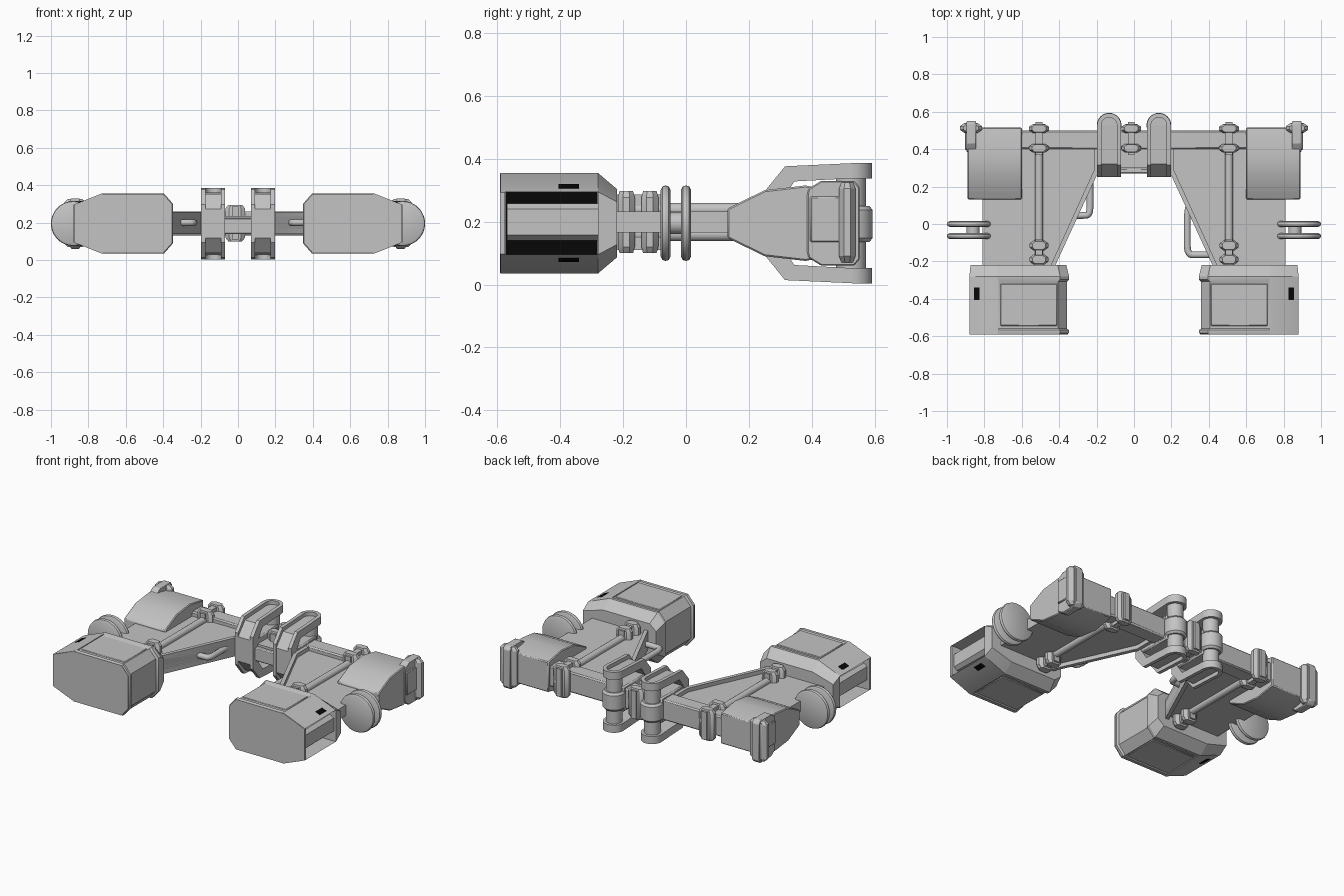
import bpy, bmesh, math

if "Cube" in bpy.data.objects:
    bpy.data.objects.remove(bpy.data.objects["Cube"])

def material(name, v):
    m = bpy.data.materials.new(name)
    m.diffuse_color = (v, v, v, 1)
    m.use_nodes = True
    m.node_tree.nodes["Principled BSDF"].inputs["Base Color"].default_value = m.diffuse_color
    return m

GREY = material("grey metal", 0.55)
BLACK = material("black recess", 0.002)
ZC = 0.195          # mid height, everything is nearly symmetric about it

def finish(name, bm, mat=GREY, mirror=False, bevel=0.0):
    bmesh.ops.recalc_face_normals(bm, faces=bm.faces)
    me = bpy.data.meshes.new(name)
    bm.to_mesh(me)
    bm.free()
    me.materials.append(mat)
    ob = bpy.data.objects.new(name, me)
    bpy.context.collection.objects.link(ob)
    bpy.ops.object.select_all(action='DESELECT')
    ob.select_set(True)
    bpy.context.view_layer.objects.active = ob
    bpy.ops.object.shade_smooth_by_angle(angle=math.radians(30))
    if bevel:
        b = ob.modifiers.new("bevel", 'BEVEL')
        b.width, b.segments = bevel, 1
    if mirror:
        ob.modifiers.new("mirror", 'MIRROR')
    return ob

def add_loft(bm, rings):
    vs = [[bm.verts.new(p) for p in r] for r in rings]
    n = len(rings[0])
    for a, b in zip(vs, vs[1:]):
        for i in range(n):
            bm.faces.new((a[i], a[(i + 1) % n], b[(i + 1) % n], b[i]))
    bm.faces.new(vs[0])
    bm.faces.new(vs[-1])

def at(axis, p, h):
    """Place a 2D profile point at height h along an axis."""
    a, b = p
    return {'x': (h, a, b), 'y': (a, h, b), 'z': (a, b, h)}[axis]

def loft(name, axis, stations, **kw):
    bm = bmesh.new()
    add_loft(bm, [[at(axis, p, h) for p in pts] for h, pts in stations])
    return finish(name, bm, **kw)

def prism(name, axis, pts, lo, hi, **kw):
    return loft(name, axis, [(lo, pts), (hi, pts)], **kw)

def box(name, x0, x1, y0, y1, z0, z1, **kw):
    return prism(name, 'z', [(x0, y0), (x1, y0), (x1, y1), (x0, y1)], z0, z1, **kw)

def circle(a, b, r, n=32):
    return [(a + r * math.cos(2 * math.pi * i / n), b + r * math.sin(2 * math.pi * i / n)) for i in range(n)]

def flip(z):
    return 2 * ZC - z

# ---- side arms with thicker diagonal strut, rear beam and centre plate
arm = [(0.19, 0.40), (0.19, 0.28), (0.42, -0.22), (0.42, -0.26), (0.81, -0.26), (0.81, 0.40)]
prism("side_arm", 'z', arm, 0.165, 0.232, mirror=True)
strut = [(0.19, 0.40), (0.19, 0.28), (0.42, -0.22), (0.445, -0.22), (0.215, 0.285), (0.215, 0.40)]
prism("diagonal_strut", 'z', strut, 0.14, 0.257, mirror=True)
tip = [(0.7, -0.57), (0.865, -0.57), (0.865, -0.23), (0.7, -0.23)]
tip_in = [(0.7, -0.57), (0.845, -0.57), (0.835, -0.23), (0.7, -0.23)]
loft("arm_front_end", 'z', [(0.14, tip_in), (0.158, tip), (0.24, tip), (0.258, tip_in)], mirror=True)
box("rear_beam", -0.7, 0.7, 0.4, 0.5, 0.13, 0.26, bevel=0.008)
box("centre_plate", -0.2, 0.2, 0.30, 0.41, 0.145, 0.235)
box("centre_crossbar", -0.2, 0.2, 0.27, 0.298, 0.14, 0.225, bevel=0.006)

# ---- front pods: octagonal shell with an open outer channel
octagon = [(0.347, 0.30), (0.347, 0.09), (0.395, 0.035), (0.73, 0.035),
           (0.88, 0.095), (0.88, 0.295), (0.73, 0.355), (0.395, 0.355)]
inner = [(min(x, 0.735), z) for x, z in octagon if x < 0.8]

def scaled(pts, sx, sz):
    return [(0.73 + (x - 0.73) * sx, ZC + (z - ZC) * sz) for x, z in pts]

ribs = [(-0.59, .98, .98), (-0.582, 1, 1), (-0.568, 1, 1), (-0.56, .97, .965),
        (-0.308, .97, .965), (-0.298, 1, 1), (-0.28, 1, 1), (-0.22, .96, .68)]
loft("pod_body", 'y', [(y, scaled(inner, a, b)) for y, a, b in ribs], mirror=True)
prism("pod_front_plate", 'y', scaled(octagon, .985, .985), -0.592, -0.575, mirror=True)
loft("pod_rear_cap", 'y', [(-0.28, octagon), (-0.22, scaled(octagon, .96, .68))], mirror=True)
for side, f in (("upper", lambda z: z), ("lower", flip)):
    wedge = [(0.725, f(0.355)), (0.73, f(0.355)), (0.88, f(0.295)), (0.725, f(0.295))]
    prism("pod_%s_cover" % side, 'y', wedge, -0.59, -0.28, mirror=True)
    # dark vent plate lying on the sloped cover
    vent = [(0.825, f(0.319)), (0.855, f(0.307)), (0.855, f(0.303)), (0.825, f(0.315))]
    prism("pod_%s_vent" % side, 'y', vent, -0.405, -0.34, mat=BLACK, mirror=True)
    # raised lid panel
    z0, z1 = sorted((f(0.345), f(0.353)))
    box("pod_%s_panel" % side, 0.41, 0.715, -0.545, -0.32, z0, z1, mirror=True, bevel=0.004)
box("channel_back", 0.736, 0.741, -0.574, -0.281, 0.096, 0.294, mat=BLACK, mirror=True)

# ---- rear fenders
fender = [(0.132, 0.242), (0.16, 0.256), (0.25, 0.30), (0.38, 0.315), (0.515, 0.29)]
fender += [(y, flip(z)) for y, z in reversed(fender)]
prism("rear_fender", 'x', fender, 0.6, 0.89, mirror=True, bevel=0.005)

# ---- twin discs with hub
for i, y in enumerate((0.0, -0.065)):
    st = [(-.016, .105), (-.010, .117), (0, .12), (.010, .117), (.016, .105)]
    loft("wheel_disc_%d" % (i + 1), 'y', [(y + d, circle(0.88, ZC, r, 48)) for d, r in st], mirror=True)
prism("wheel_hub", 'y', circle(0.86, ZC, 0.035), -0.07, 0.005, mirror=True)

# ---- clamps: knobbed bars running vertically, joined by rods
def knob(x, y, w, d):
    return [(x - w, y - d * .4), (x - w * .6, y - d), (x + w * .6, y - d), (x + w, y - d * .4),
            (x + w, y + d * .4), (x + w * .6, y + d), (x - w * .6, y + d), (x - w, y + d * .4)]

def clamp(name, x, ys, z0, z1, mirror, w=0.053, d=0.024):
    bm = bmesh.new()
    for y in ys:
        full, small = knob(x, y, w, d), knob(x, y, w * .7, d * .8)
        add_loft(bm, [[at('z', p, h) for p in k] for h, k in
                      ((z0, small), (z0 + .02, full), (z1 - .02, full), (z1, small))])
    # narrow saddle between the two bars
    lo, hi = min(ys), max(ys)
    sad = [(x - .018, lo - .035), (x + .018, lo - .035), (x + .018, hi + .035), (x - .018, hi + .035)]
    add_loft(bm, [[at('z', p, h) for p in sad] for h in (z0 + .01, z1 - .01)])
    finish(name, bm, mirror=mirror)

clamp("beam_clamp", 0.508, (0.405, 0.51), 0.1, 0.295, True)
clamp("arm_front_clamp", 0.508, (-0.19, -0.115), 0.1, 0.297, True, w=0.05, d=0.027)
clamp("centre_clamp", -0.015, (0.405, 0.51), 0.1, 0.295, False)
for name, z in (("upper_rod", 0.238), ("lower_rod", 0.16)):
    prism(name, 'y', circle(0.508, z, 0.022, 16), -0.2, 0.41, mirror=True)

# ---- end clips on the outer rear corners
loft("end_clip_bar", 'z', [(0.07, knob(0.872, 0.513, .04, .018)), (0.09, knob(0.872, 0.513, .059, .026)),
                           (0.305, knob(0.872, 0.513, .059, .026)), (0.325, knob(0.872, 0.513, .04, .018))],
     mirror=True)
hook = [(0.385, 0.285), (0.39, 0.305), (0.43, 0.33), (0.535, 0.33), (0.552, 0.31)]
hook += [(y, flip(z)) for y, z in reversed(hook)]
prism("end_clip_hook", 'x', hook, 0.845, 0.895, mirror=True, bevel=0.004)
box("end_clip_block", 0.84, 0.904, 0.395, 0.5, 0.135, 0.28, mirror=True, bevel=0.004)

# ---- centre hinge brackets: C shaped band, raised side rails, round slotted ends
XC, R, W = 0.133, 0.064, 0.022

def c_band(top, front, corner):
    """Half open C outline, from the upper end round to the lower end."""
    half = [(0.53, top), (corner, top - 0.01), (front, top - 0.09)]
    return half + [(y, flip(z)) for y, z in reversed(half)]

inside = c_band(0.338, 0.29, 0.345)[::-1]
for side, x0, x1 in (("inner", XC - R, XC - R + W), ("outer", XC + R - W, XC + R)):
    prism("hinge_%s_rail" % side, 'x', c_band(0.386, 0.25, 0.315) + inside, x0, x1, mirror=True)
prism("hinge_floor", 'x', c_band(0.362, 0.252, 0.32) + inside, XC - R + W, XC + R - W, mirror=True)

def arc(r, rev=False):
    pts = [(XC + r * math.cos(math.pi * i / 16), 0.528 + r * math.sin(math.pi * i / 16)) for i in range(17)]
    return pts[::-1] if rev else pts

for side, f in (("upper", lambda z: z), ("lower", flip)):
    z0, z1, z2 = f(0.338), f(0.386), f(0.362)
    prism("hinge_%s_end_rim" % side, 'z', arc(R) + arc(R - W, True), min(z0, z1), max(z0, z1), mirror=True)
    prism("hinge_%s_end_floor" % side, 'z', arc(R - W), min(z0, z2), max(z0, z2), mirror=True)
prism("hinge_post", 'z', circle(XC, 0.525, 0.048), 0.04, 0.35, mirror=True)
loft("hinge_collar", 'z', [(0.135, circle(XC, 0.528, .055)), (0.148, circle(XC, 0.528, .066)),
                           (0.237, circle(XC, 0.528, .066)), (0.25, circle(XC, 0.528, .055))], mirror=True)
box("hinge_block", XC - 0.06, XC + 0.06, 0.27, 0.52, 0.115, 0.275, mirror=True, bevel=0.008)

# ---- grab handles on the diagonal arm edges
def handle(name, pts):
    cu = bpy.data.curves.new(name, 'CURVE')
    cu.dimensions = '3D'
    cu.bevel_depth, cu.bevel_resolution, cu.use_fill_caps = 0.018, 3, True
    sp = cu.splines.new('NURBS')
    sp.points.add(len(pts) - 1)
    for p, (x, y) in zip(sp.points, pts):
        p.co = (x, y, 0.2, 1)
    sp.use_endpoint_u, sp.order_u, sp.resolution_u = True, 3, 6
    cu.materials.append(GREY)
    bpy.context.collection.objects.link(bpy.data.objects.new(name, cu))

handle("left_handle", [(-0.235, 0.24), (-0.235, 0.15), (-0.235, 0.05), (-0.27, 0.045), (-0.33, 0.045)])
handle("right_handle", [(0.31, 0.13), (0.285, 0.10), (0.285, -0.06), (0.285, -0.165), (0.34, -0.165), (0.42, -0.165)])
